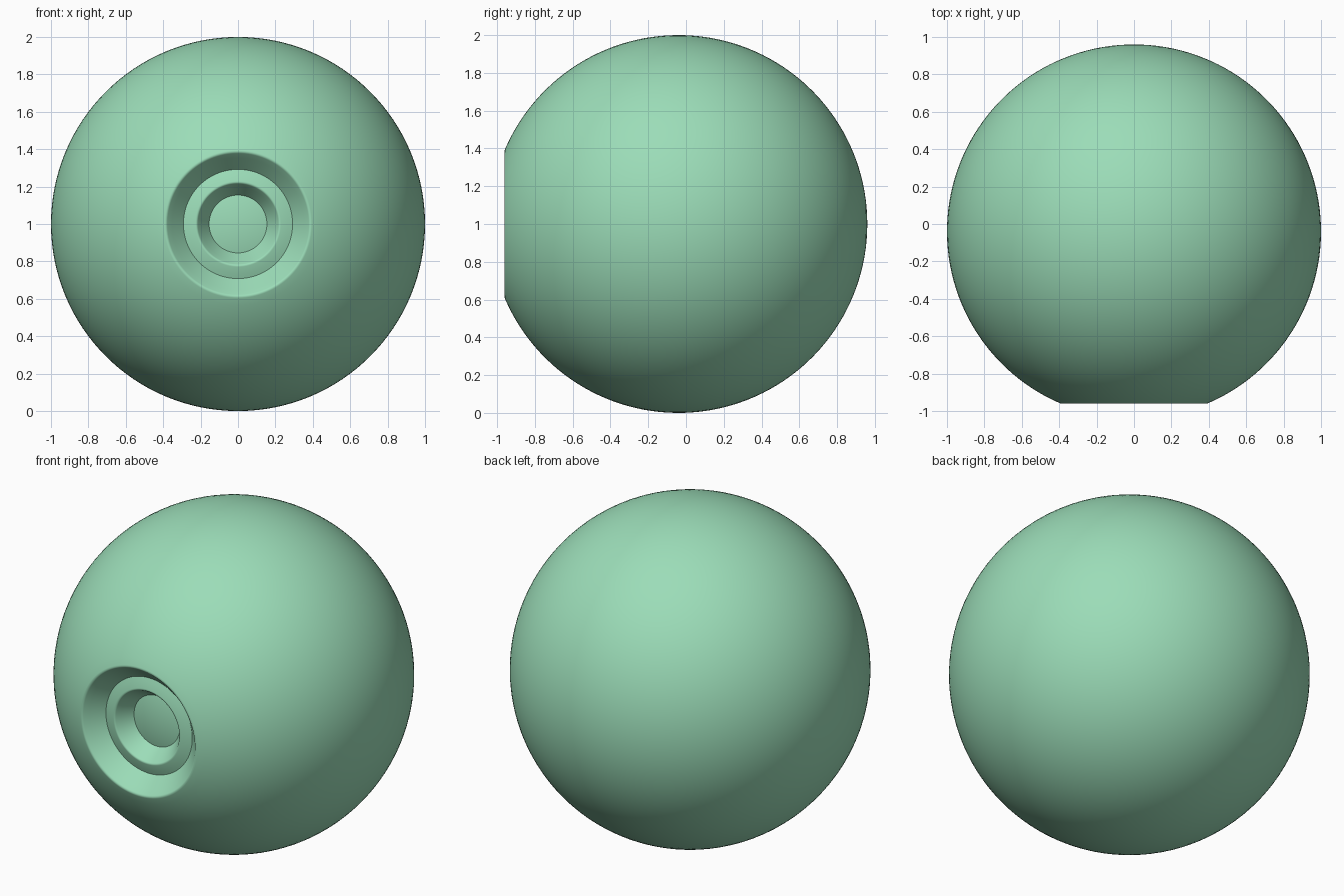
import bpy, bmesh, math
from mathutils import Vector

if "Cube" in bpy.data.objects:
    bpy.data.objects.remove(bpy.data.objects["Cube"])

CENTRE = Vector((0, -0.04, 1.0))   # shared centre of the nested balls
SEGMENTS = 128

green = bpy.data.materials.new("green")
green.diffuse_color = (0.33, 0.72, 0.48, 1)
green.use_nodes = True
green.node_tree.nodes["Principled BSDF"].inputs["Base Color"].default_value = green.diffuse_color


def arc(radius, start, end, steps):
    """Points (distance from axis, forward distance) along a ball outline."""
    return [(radius * math.sin(start + (end - start) * i / steps),
             radius * math.cos(start + (end - start) * i / steps))
            for i in range(steps + 1)]


def holed_profile(radius, rim, inner, soft):
    """Ball outline with a softened rim leading into a conical opening."""
    corner = Vector((rim, math.sqrt(radius ** 2 - rim ** 2)))
    cone_end = Vector(inner)
    into = corner + (cone_end - corner).normalized() * soft
    start = math.asin(rim / radius) + soft / radius
    out = Vector((radius * math.sin(start), radius * math.cos(start)))
    lip = [into.lerp(corner, t / 6).lerp(corner.lerp(out, t / 6), t / 6)
           for t in range(6)]
    wall = [cone_end.lerp(into, i / 4) for i in range(4)]
    return [tuple(p) for p in wall + lip] + arc(radius, start, math.pi, 64)


def lathe(name, profile):
    """Spin a profile around the front-to-back axis."""
    bm = bmesh.new()
    verts = [bm.verts.new((r, -d, 0)) for r, d in profile]
    edges = [bm.edges.new(pair) for pair in zip(verts, verts[1:])]
    bmesh.ops.spin(bm, geom=verts + edges, cent=(0, 0, 0), axis=(0, 1, 0),
                   angle=math.tau, steps=SEGMENTS, use_duplicate=False)
    bmesh.ops.remove_doubles(bm, verts=bm.verts, dist=1e-4)
    bmesh.ops.recalc_face_normals(bm, faces=bm.faces)
    # make sure the outer surface faces outward
    back = max(bm.faces, key=lambda f: f.calc_center_median().y)
    if back.normal.y < 0:
        bmesh.ops.reverse_faces(bm, faces=bm.faces)
    mesh = bpy.data.meshes.new(name)
    bm.to_mesh(mesh)
    bm.free()
    mesh.shade_smooth()
    mesh.materials.append(green)
    obj = bpy.data.objects.new(name, mesh)
    obj.location = CENTRE
    bpy.context.collection.objects.link(obj)
    return obj


# Outer white of the eye, with a wide opening at the front
lathe("eye_white", holed_profile(1.0, 0.385, (0.28, 0.806), 0.012))
# Iris ball seen through that opening, with its own smaller opening
lathe("iris", holed_profile(0.87, 0.22, (0.148, 0.734), 0.010))
# Pupil ball at the bottom of the recess
lathe("pupil", arc(0.76, 0, math.pi, 64))
